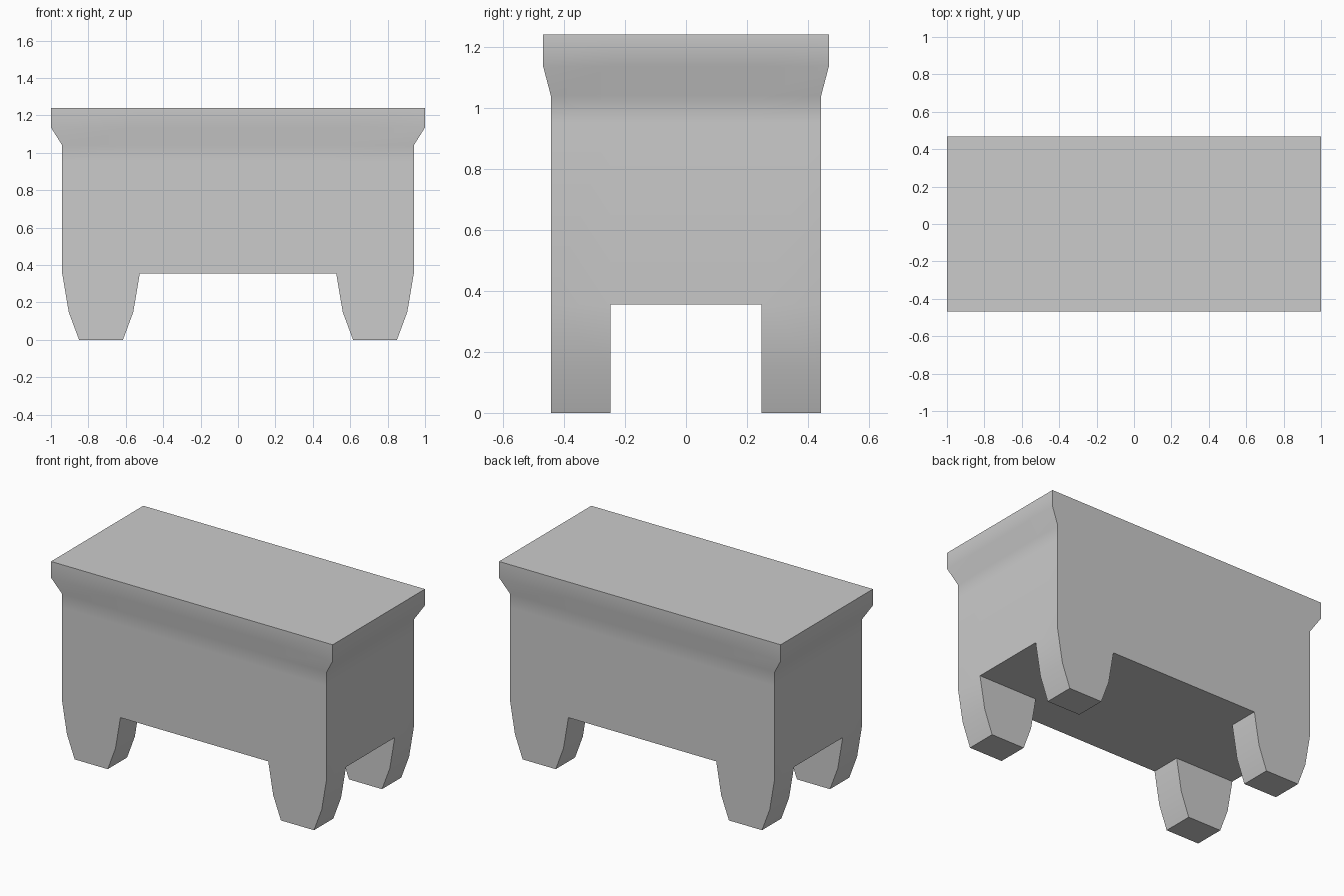
import bpy, bmesh, math

if "Cube" in bpy.data.objects:
    bpy.data.objects.remove(bpy.data.objects["Cube"])

LEG_X, LEG_Y, BASE_Z = 0.525, 0.247, 0.355
# half width, half depth, height of each body ring
RINGS = [(0.94, 0.443, BASE_Z), (0.94, 0.443, 0.95), (0.94, 0.443, 1.04),
         (1.0, 0.468, 1.135), (1.0, 0.468, 1.24)]
# inner x, outer x, height of each leg section
LEG = [(0.56, 0.905, 0.148), (0.615, 0.85, 0.0)]

bm = bmesh.new()


def grid(w, d, z):
    return {(i, j): bm.verts.new((x, y, z))
            for i, x in enumerate((-w, -LEG_X, LEG_X, w))
            for j, y in enumerate((-d, -LEG_Y, LEG_Y, d))
            if i in (0, 3) or j in (0, 3) or z == BASE_Z}


def bridge(a, b):
    for k in range(len(a)):
        n = (k + 1) % len(a)
        bm.faces.new((a[k], a[n], b[n], b[k]))


# Body walls, flared rim and flat top
border = [(0, 0), (1, 0), (2, 0), (3, 0), (3, 1), (3, 2),
          (3, 3), (2, 3), (1, 3), (0, 3), (0, 2), (0, 1)]
levels = [grid(*r) for r in RINGS]
loops = [[g[k] for k in border] for g in levels]
for lower, upper in zip(loops, loops[1:]):
    bridge(lower, upper)
bm.faces.new(loops[-1])

# Underside, with a tapered leg continuing from each corner cell
base = levels[0]
for i in range(3):
    for j in range(3):
        ring = [base[k] for k in ((i, j), (i + 1, j), (i + 1, j + 1), (i, j + 1))]
        if i != 1 and j != 1:
            for inner, outer, z in LEG:
                left, right = (-outer, -inner) if i == 0 else (inner, outer)
                new = [bm.verts.new((x, v.co.y, z))
                       for x, v in zip((left, right, right, left), ring)]
                bridge(ring, new)
                ring = new
        bm.faces.new(ring)

bmesh.ops.recalc_face_normals(bm, faces=bm.faces)
mesh = bpy.data.meshes.new("chest_body")
bm.to_mesh(mesh)
bm.free()
body = bpy.data.objects.new("chest_body", mesh)
bpy.context.collection.objects.link(body)

# Soft shading over the shallow bends, crisp corners
bpy.context.view_layer.objects.active = body
body.select_set(True)
bpy.ops.object.shade_smooth_by_angle(angle=math.radians(40))
